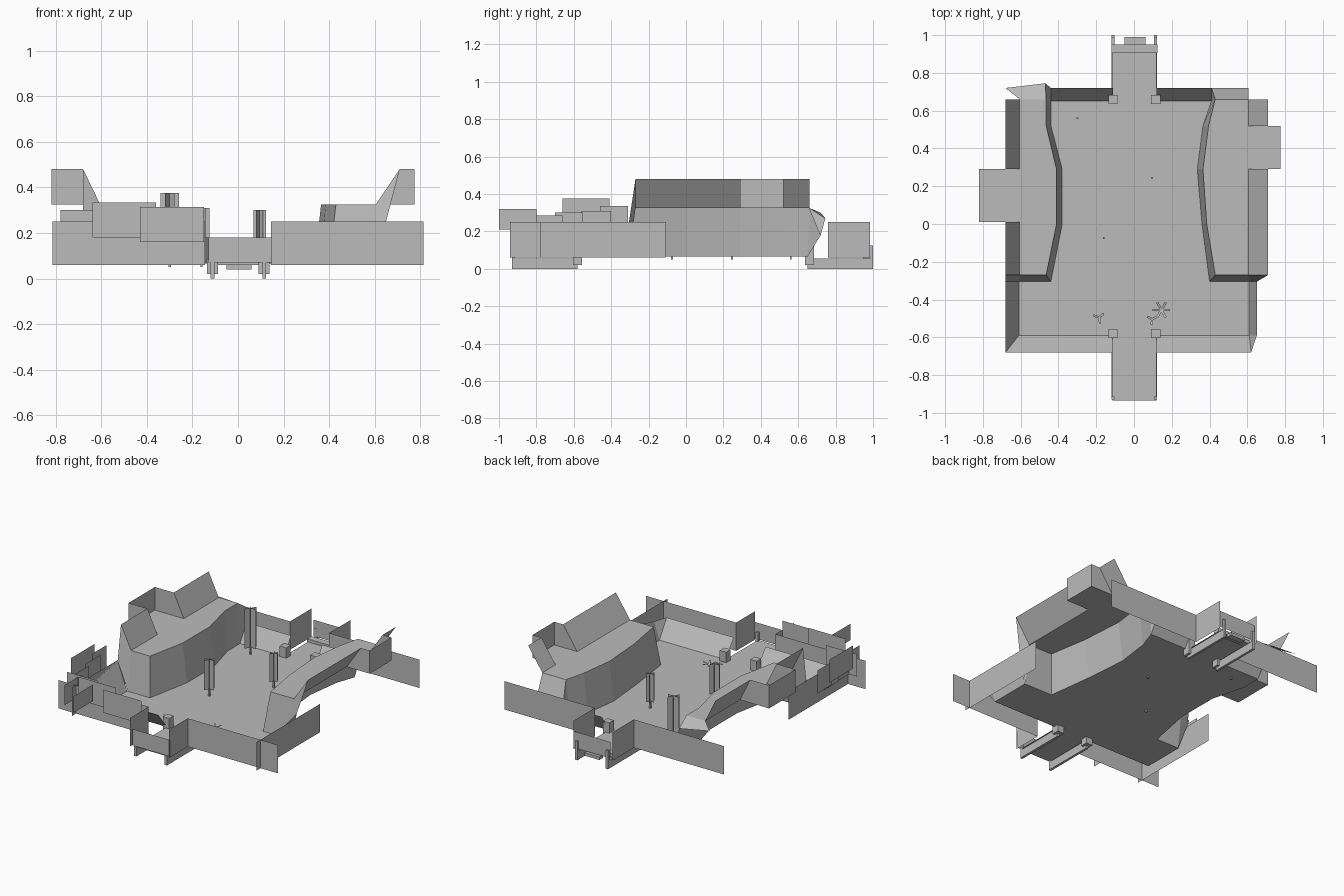
import bpy, math
from mathutils import Vector

cube = bpy.data.objects.get("Cube")
if cube:
    bpy.data.objects.remove(cube, do_unlink=True)

GREY = (0.5, 0.5, 0.5, 1.0)
mat = bpy.data.materials.new("plain grey")
mat.use_nodes = True
mat.diffuse_color = GREY
mat.node_tree.nodes["Principled BSDF"].inputs["Base Color"].default_value = GREY

FLOOR, SHELF, RIM, WALL = 0.065, 0.325, 0.48, 0.25


def mesh(name, verts, faces):
    me = bpy.data.meshes.new(name)
    me.from_pydata([tuple(v) for v in verts], [], faces)
    me.materials.append(mat)
    ob = bpy.data.objects.new(name, me)
    bpy.context.collection.objects.link(ob)
    return ob


def loft(name, *lines):
    """Sheet through lines that have the same number of points."""
    n = len(lines[0])
    verts = [p for line in lines for p in line]
    faces = [(r * n + i, r * n + i + 1, (r + 1) * n + i + 1, (r + 1) * n + i)
             for r in range(len(lines) - 1) for i in range(n - 1)]
    return mesh(name, verts, faces)


def card(name, a, b, z0, z1):
    """Upright rectangle between two plan points."""
    return loft(name, [(*a, z0), (*b, z0)], [(*a, z1), (*b, z1)])


def box(name, x0, x1, y0, y1, z0, z1):
    verts = [(x, y, z) for z in (z0, z1) for x, y in ((x0, y0), (x1, y0), (x1, y1), (x0, y1))]
    faces = [(3, 2, 1, 0), (4, 5, 6, 7)] + [(i, (i + 1) % 4, (i + 1) % 4 + 4, i + 4) for i in range(4)]
    return mesh(name, verts, faces)


# Cliff outlines in plan, front to back
YS_FOOT = (-0.305, 0.0, 0.29, 0.52, 0.65)
YS_TOP = (-0.27, 0.0, 0.29, 0.52, 0.66)
left_foot = (-0.44, -0.38, -0.38, -0.44, -0.44)
left_top = (-0.465, -0.41, -0.41, -0.465, -0.465)
right_foot = (0.40, 0.36, 0.335, 0.365, 0.41)
right_top = (0.43, 0.385, 0.365, 0.395, 0.43)


def line(xs, ys, z):
    return [(x, y, z) for x, y in zip(xs, ys)]


# Valley floor, front apron and end slopes
loft("valley_floor", line(right_foot, YS_FOOT, FLOOR), line(left_foot, YS_FOOT, FLOOR))
loft("front_floor", [(-0.61, -0.59, FLOOR), (0.61, -0.59, FLOOR)],
     [(-0.61, -0.305, FLOOR), (0.61, -0.305, FLOOR)])
for s, name, inner, outer in ((-1, "left", 0.115, 0.68), (1, "right", 0.12, 0.62)):
    loft("front_slope_" + name, [(s * inner, -0.68, 0.18), (s * outer, -0.68, 0.18)],
         [(s * inner, -0.59, FLOOR), (s * 0.61, -0.59, FLOOR)])
loft("back_slope_left", [(-0.44, 0.65, FLOOR), (-0.11, 0.65, FLOOR)],
     [(-0.44, 0.72, 0.18), (-0.11, 0.72, 0.18)])
loft("back_slope_right", [(0.12, 0.65, FLOOR), (0.41, 0.65, FLOOR)],
     [(0.12, 0.72, 0.18), (0.41, 0.72, 0.18)])
loft("side_slope_left", [(-0.61, -0.59, FLOOR), (-0.61, -0.305, FLOOR)],
     [(-0.68, -0.68, 0.18), (-0.68, -0.305, 0.25)])
loft("side_slope_right", [(0.61, -0.59, FLOOR), (0.61, -0.305, FLOOR)],
     [(0.65, -0.59, 0.18), (0.65, -0.305, 0.25)])
mesh("front_corner_right", [(0.61, -0.59, FLOOR), (0.62, -0.68, 0.18), (0.65, -0.59, 0.18)], [(0, 1, 2)])


def plateau(name, foot, top, shelf, rim, alcove, a0, a1, foot_out):
    """Raised shelf with a cliff, a sloping rim and a square alcove."""
    loft(name + "_cliff", line(foot, YS_FOOT, FLOOR), line(top, YS_TOP, SHELF))
    loft(name + "_shelf", line(top, YS_TOP, SHELF), line([shelf] * 5, YS_TOP, SHELF))
    for part, y0, y1 in (("front", -0.27, a0), ("back", a1, 0.66)):
        loft(f"{name}_rim_{part}", [(shelf, y0, SHELF), (shelf, y1, SHELF)],
             [(rim, y0, RIM), (rim, y1, RIM)])
    loft(name + "_alcove_floor", [(shelf, a0, SHELF), (shelf, a1, SHELF)],
         [(alcove, a0, SHELF), (alcove, a1, SHELF)])
    for part, y in (("front", a0), ("back", a1)):
        mesh(f"{name}_alcove_{part}", [(shelf, y, SHELF), (alcove, y, SHELF), (alcove, y, RIM), (rim, y, RIM)],
             [(0, 1, 2, 3)])
    card(name + "_alcove_wall", (alcove, a0), (alcove, a1), SHELF, RIM)
    loft(name + "_end", [(top[0], -0.27, SHELF), (shelf, -0.27, SHELF), (rim, -0.27, RIM)],
         [(foot[0], -0.305, FLOOR), (shelf, -0.305, FLOOR), (foot_out, -0.305, 0.25)])


plateau("left_plateau", left_foot, left_top, -0.605, -0.68, -0.82, 0.01, 0.29, -0.68)
plateau("right_plateau", right_foot, right_top, 0.605, 0.71, 0.775, 0.29, 0.52, 0.65)
# Flaps behind the plateaus
loft("left_back_flap", [(-0.465, 0.66, SHELF), (-0.605, 0.66, SHELF)],
     [(-0.47, 0.745, 0.27), (-0.68, 0.72, 0.30)])
loft("right_back_flap", [(0.43, 0.66, SHELF), (0.605, 0.66, SHELF)],
     [(0.41, 0.72, 0.18), (0.605, 0.72, 0.18)])
mesh("left_back_corner", [(-0.44, 0.65, FLOOR), (-0.44, 0.72, 0.18), (-0.47, 0.745, 0.27),
                          (-0.465, 0.66, SHELF)], [(0, 1, 2, 3)])
mesh("right_back_corner", [(0.41, 0.65, FLOOR), (0.41, 0.72, 0.18), (0.43, 0.66, SHELF)], [(0, 1, 2)])

# Outer walls, plus short walls beside both bridges
for s, name in ((-1, "left"), (1, "right")):
    for y, end in ((-0.74, "front"), (0.76, "back")):
        card(f"{end}_wall_{name}", (s * 0.145, y), (s * 0.815, y), 0.06, WALL)
    card("side_wall_" + name, (s * 0.685, -0.78), (s * 0.685, -0.11), 0.06, WALL)
    card("front_passage_wall_" + name, (s * 0.145, -0.94), (s * 0.145, -0.74), 0.06, WALL)
    card("back_passage_wall_" + name, (s * 0.145, 0.76), (s * 0.145, 0.985), 0.06, WALL)
card("front_gate", (-0.13, -0.935), (0.15, -0.935), 0.07, 0.18)
card("back_gate", (-0.13, 0.985), (0.145, 0.985), 0.07, 0.18)

# Stacked background panels around the front left corner
for i, (x0, x1, y, z0, z1) in enumerate(((-0.64, -0.36, -0.78, 0.18, 0.335),
                                         (-0.43, -0.15, -0.81, 0.16, 0.315),
                                         (-0.78, -0.55, -0.70, 0.15, 0.30))):
    card(f"front_panel_{i}", (x0, y), (x1, y), z0, z1)
for i, (x, y0, y1, z0, z1) in enumerate(((-0.52, -1.0, -0.80, 0.21, 0.32),
                                         (-0.70, -0.84, -0.66, 0.15, 0.285),
                                         (-0.72, -0.70, -0.55, 0.15, 0.30),
                                         (-0.78, -0.66, -0.41, 0.22, 0.375),
                                         (-0.74, -0.56, -0.40, 0.16, 0.31),
                                         (-0.76, -0.46, -0.31, 0.18, 0.335))):
    card(f"side_panel_{i}", (x, y0), (x, y1), z0, z1)

# Bridges with side beams and posts
for name, y0, y1, beam0, beam1, post in (("front", -0.935, -0.59, -0.93, -0.58, -0.58),
                                         ("back", 0.65, 0.95, 0.65, 1.0, 0.66)):
    loft(name + "_bridge", [(-0.115, y0, FLOOR), (0.12, y0, FLOOR)],
         [(-0.115, y1, FLOOR), (0.12, y1, FLOOR)])
    for x, side in ((-0.112, "left"), (0.115, "right")):
        box(f"{name}_beam_{side}", x - 0.008, x + 0.008, beam0, beam1, 0.0, 0.055)
        box(f"{name}_post_{side}", x - 0.024, x + 0.024, post - 0.024, post + 0.024, 0.02, 0.135)
        box(f"{name}_stake_{side}", x - 0.008, x + 0.008, (beam0 if post < 0 else beam1 - 0.016),
            (beam0 + 0.016 if post < 0 else beam1), 0.0, 0.125)
box("back_bar", -0.12, 0.125, 0.905, 0.95, 0.06, 0.085)
box("back_step", -0.05, 0.06, 0.95, 0.99, 0.04, 0.06)


# Tall plants: crossed cards on a thin stalk
def plant(name, x, y, width, top):
    for i in range(3):
        a = math.pi * i / 3
        d = Vector((math.cos(a), math.sin(a))) * width / 2
        p = Vector((x, y))
        card(f"{name}_blade_{i}", p - d, p + d, 0.11, top)
    box(name + "_stalk", x - 0.005, x + 0.005, y - 0.005, y + 0.005, 0.05, 0.12)


plant("back_plant", -0.30, 0.56, 0.08, 0.375)
plant("middle_plant", 0.095, 0.245, 0.056, 0.30)
plant("near_plant", -0.16, -0.075, 0.07, 0.31)


# Small ground sprigs with flat arms
def sprig(name, x, y, radius, arms, turn):
    for i in range(arms):
        a = turn + math.tau * i / arms
        out = Vector((math.cos(a), math.sin(a), 0.25)) * radius
        side = Vector((-math.sin(a), math.cos(a), 0)) * 0.006
        c = Vector((x, y, FLOOR + 0.01))
        loft(f"{name}_arm_{i}", [c - side, c + side], [c + out - side, c + out + side])


sprig("large_sprig", 0.145, -0.455, 0.046, 6, 0.0)
sprig("left_sprig", -0.185, -0.495, 0.032, 3, 0.7)
sprig("right_sprig", 0.095, -0.505, 0.028, 3, 0.5)
